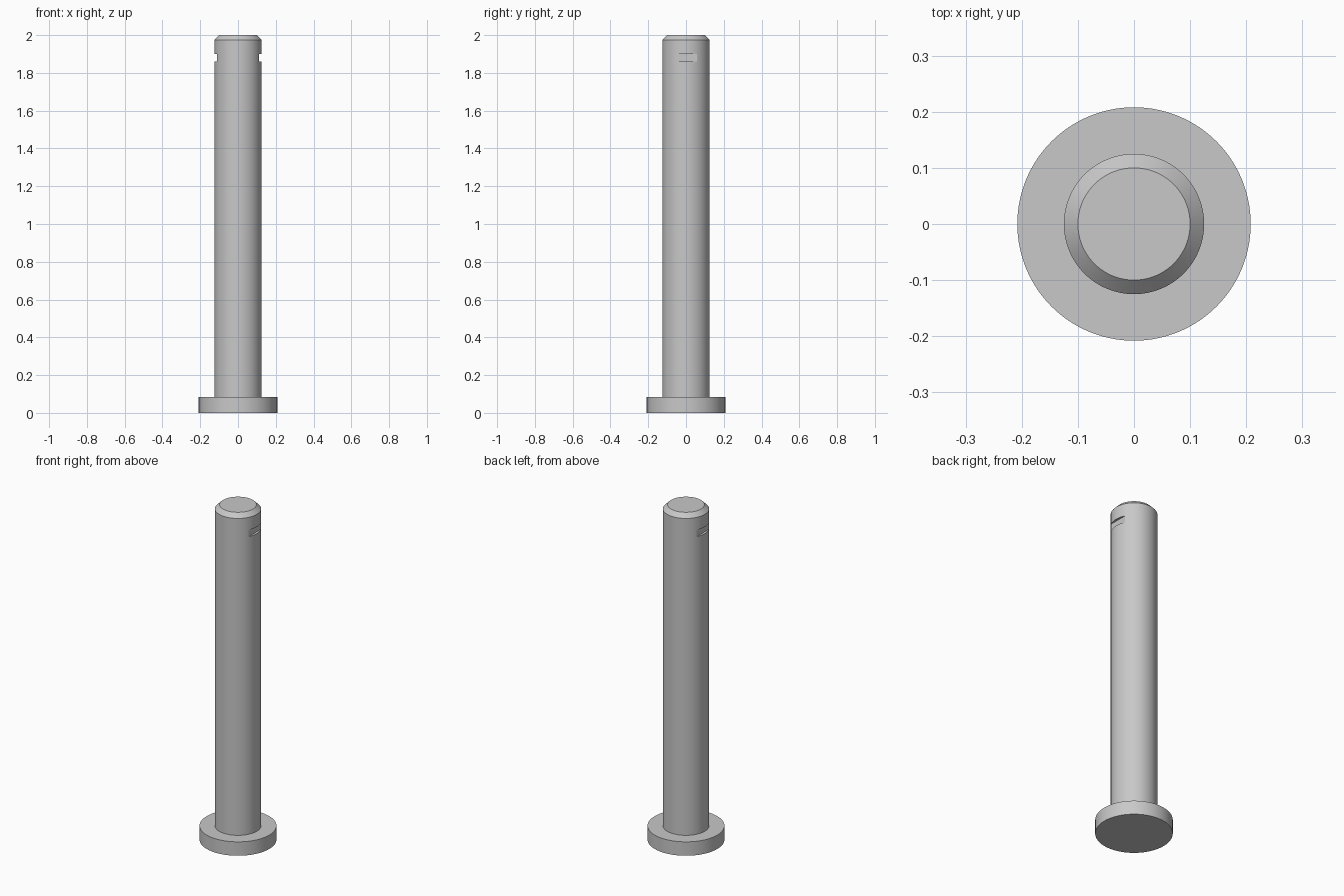
import bpy, bmesh, math
from mathutils import Matrix

old = bpy.data.objects.get("Cube")
if old:
    bpy.data.objects.remove(old, do_unlink=True)

# Plain grey metal
steel = bpy.data.materials.new("grey_steel")
steel.use_nodes = True
colour = (0.58, 0.58, 0.58, 1)
steel.diffuse_color = colour
steel.node_tree.nodes["Principled BSDF"].inputs["Base Color"].default_value = colour

SEGMENTS = 128
HEAD_R, HEAD_H = 0.208, 0.083
SHAFT_R, TOP_R, TOP_Z = 0.125, 0.1, 2.0
CHAMFER = SHAFT_R - TOP_R
SLOT_X, SLOT_LOW, SLOT_HIGH = 0.111, 1.86, 1.90


def add_object(name, bm):
    mesh = bpy.data.meshes.new(name)
    bm.to_mesh(mesh)
    bm.free()
    mesh.materials.append(steel)
    obj = bpy.data.objects.new(name, mesh)
    bpy.context.collection.objects.link(obj)
    return obj


def lathe(name, profile):
    """Closed solid of revolution with flat end caps."""
    bm = bmesh.new()
    rings = []
    for r, z in profile:
        angles = [math.tau * i / SEGMENTS for i in range(SEGMENTS)]
        rings.append([bm.verts.new((r * math.cos(a), r * math.sin(a), z)) for a in angles])
    for low, high in zip(rings, rings[1:]):
        for i in range(SEGMENTS):
            j = (i + 1) % SEGMENTS
            bm.faces.new((low[i], low[j], high[j], high[i]))
    bm.faces.new(rings[0][::-1])
    bm.faces.new(rings[-1])
    return add_object(name, bm)


# Headed pin with chamfered tip
pin = lathe("headed_pin", [
    (HEAD_R, 0), (HEAD_R, HEAD_H), (SHAFT_R, HEAD_H),
    (SHAFT_R, TOP_Z - CHAMFER), (TOP_R, TOP_Z),
])

# Flat-bottomed retaining slots on both sides
for side, label in ((1, "left"), (-1, "right")):
    width = 0.1
    bm = bmesh.new()
    bmesh.ops.create_cube(bm, size=1, matrix=Matrix.Translation(
        (side * (SLOT_X + width / 2), 0, (SLOT_LOW + SLOT_HIGH) / 2))
        @ Matrix.Diagonal((width, 0.4, SLOT_HIGH - SLOT_LOW, 1)))
    cutter = add_object(label + "_slot_cutter", bm)
    cutter.hide_render = True
    cut = pin.modifiers.new(label + "_slot", "BOOLEAN")
    cut.operation = "DIFFERENCE"
    cut.solver = "EXACT"
    cut.object = cutter
    bpy.context.view_layer.objects.active = pin
    bpy.ops.object.modifier_apply(modifier=cut.name)
    bpy.data.objects.remove(cutter, do_unlink=True)

# Smooth round sides, crisp edges
bpy.ops.object.select_all(action="DESELECT")
pin.select_set(True)
bpy.context.view_layer.objects.active = pin
bpy.ops.object.shade_smooth_by_angle(angle=math.radians(20))
